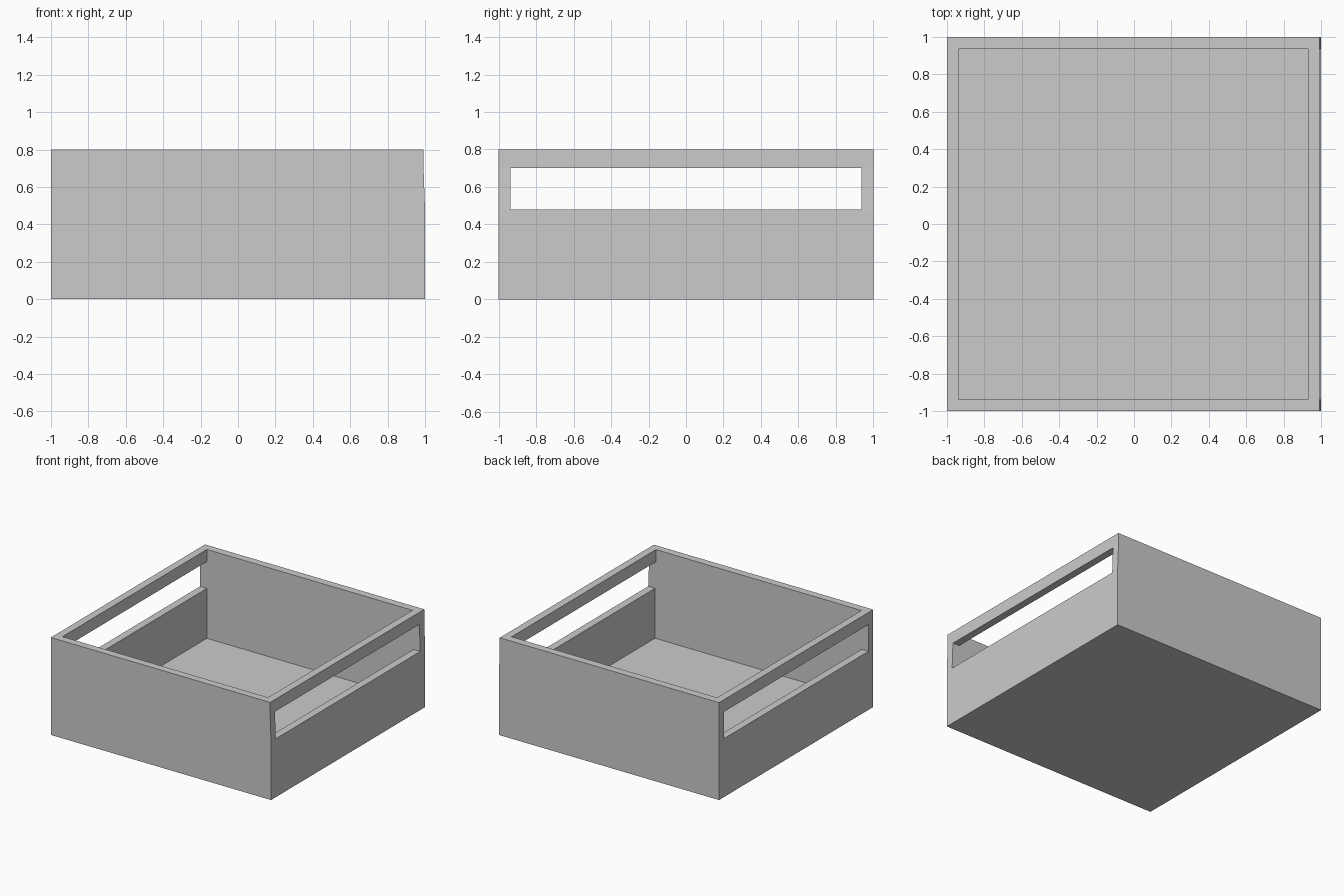
import bpy, bmesh
from itertools import product

if "Cube" in bpy.data.objects:
    bpy.data.objects.remove(bpy.data.objects["Cube"])

# Cut planes: outer faces, inner faces, floor top, slot bottom and slot top
XS = [-1.0, -0.938, 0.938, 1.0]
YS = [-1.0, -0.938, 0.936, 1.0]
ZS = [0.0, 0.07, 0.48, 0.70, 0.80]
LEAN = 0.008  # right wall's top bar sits slightly inward


def solid(i, j, k):
    """Whether a cell of the cut grid is filled."""
    if not (0 <= i < 3 and 0 <= j < 3 and 0 <= k < 4):
        return False
    if k == 0:
        return True                 # floor
    if k == 2:
        return j != 1               # handle slots leave only front and back walls
    return i != 1 or j != 1         # closed ring of walls


bm = bmesh.new()
verts = {}


def vert(key):
    if key not in verts:
        i, j, k = key
        x = XS[i] - (LEAN if i >= 2 and k >= 3 else 0)
        verts[key] = bm.verts.new((x, YS[j], ZS[k]))
    return verts[key]


# Skin every boundary between filled and empty cells
for cell in product(range(3), range(3), range(4)):
    if not solid(*cell):
        continue
    for axis, side in product(range(3), (0, 1)):
        near = list(cell)
        near[axis] += 2 * side - 1
        if solid(*near):
            continue
        u, v = (axis + 1) % 3, (axis + 2) % 3
        loop = []
        for du, dv in ((0, 0), (1, 0), (1, 1), (0, 1)):
            key = list(cell)
            key[axis] += side
            key[u] += du
            key[v] += dv
            loop.append(vert(tuple(key)))
        bm.faces.new(loop if side else loop[::-1])

# Merge coplanar panels into clean flat faces
bmesh.ops.dissolve_limit(bm, angle_limit=0.002, verts=bm.verts[:], edges=bm.edges[:])

mesh = bpy.data.meshes.new("open_tray")
bm.to_mesh(mesh)
bm.free()
bpy.context.collection.objects.link(bpy.data.objects.new("open_tray", mesh))
